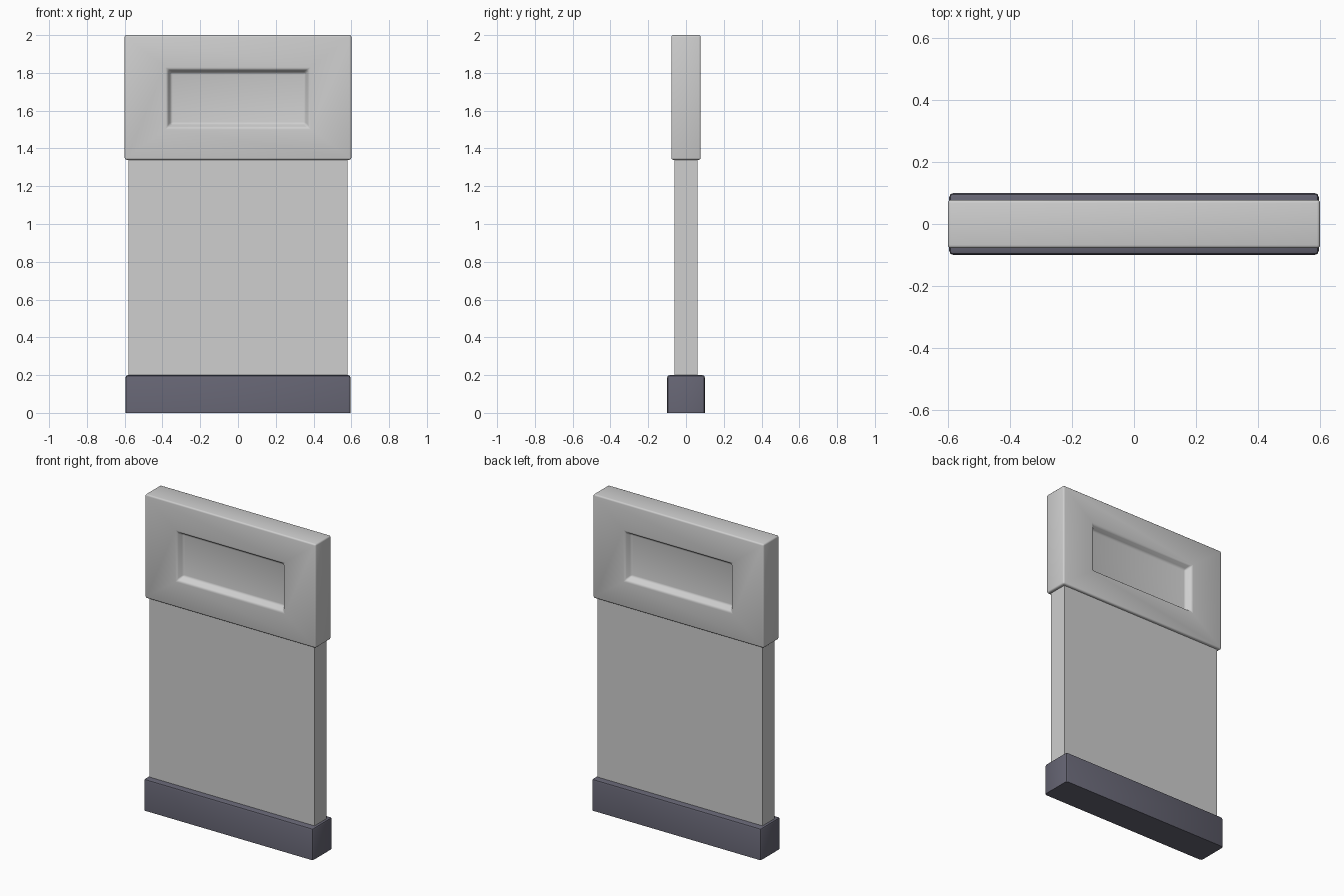
import bpy, bmesh

if "Cube" in bpy.data.objects:
    bpy.data.objects.remove(bpy.data.objects["Cube"])


def material(name, rgb):
    m = bpy.data.materials.new(name)
    m.diffuse_color = (*rgb, 1)
    m.use_nodes = True
    m.node_tree.nodes["Principled BSDF"].inputs["Base Color"].default_value = m.diffuse_color
    return m


light = material("light grey", (0.62, 0.62, 0.62))
dark = material("dark slate", (0.13, 0.128, 0.17))


def loft(name, rings, mat):
    """Skin a stack of rectangles (half_x, y, z_low, z_high) from front to back."""
    bm = bmesh.new()
    loops = []
    for hx, y, z0, z1 in rings:
        loops.append([bm.verts.new(p) for p in
                      ((-hx, y, z0), (hx, y, z0), (hx, y, z1), (-hx, y, z1))])
    bm.faces.new(loops[0])
    bm.faces.new(loops[-1][::-1])
    for a, b in zip(loops, loops[1:]):
        for i in range(4):
            j = (i + 1) % 4
            bm.faces.new((a[i], b[i], b[j], a[j]))
    bmesh.ops.recalc_face_normals(bm, faces=bm.faces[:])
    me = bpy.data.meshes.new(name)
    bm.to_mesh(me)
    bm.free()
    me.materials.append(mat)
    ob = bpy.data.objects.new(name, me)
    bpy.context.collection.objects.link(ob)
    return ob


def round_edges(ob, width, segments, keep_bottom=False):
    bm = bmesh.new()
    bm.from_mesh(ob.data)
    edges = [e for e in bm.edges if e.calc_face_angle(0) > 0.3
             and not (keep_bottom and all(v.co.z < 0.001 for v in e.verts))]
    bmesh.ops.bevel(bm, geom=edges, offset=width, segments=segments,
                    profile=0.5, affect='EDGES', clamp_overlap=True)
    bm.to_mesh(ob.data)
    bm.free()
    bpy.ops.object.select_all(action='DESELECT')
    ob.select_set(True)
    bpy.context.view_layer.objects.active = ob
    bpy.ops.object.shade_smooth_by_angle(angle=0.7)


# Head block with a sloped recess in the front and back
front = [(0.355, -0.04, 1.53, 1.80), (0.375, -0.078, 1.51, 1.82), (0.6, -0.078, 1.34, 2.0)]
back = [(hx, -y, z0, z1) for hx, y, z0, z1 in reversed(front)]
head = loft("head_block", front + back, light)
round_edges(head, 0.01, 3)

# Plain middle panel, tucked slightly into head and base
loft("middle_panel", [(0.58, -0.06, 0.18, 1.36), (0.58, 0.06, 0.18, 1.36)], light)

# Dark foot with softened corners and a flat bottom
foot = loft("foot", [(0.596, -0.1, 0, 0.2), (0.596, 0.1, 0, 0.2)], dark)
round_edges(foot, 0.014, 2, keep_bottom=True)
